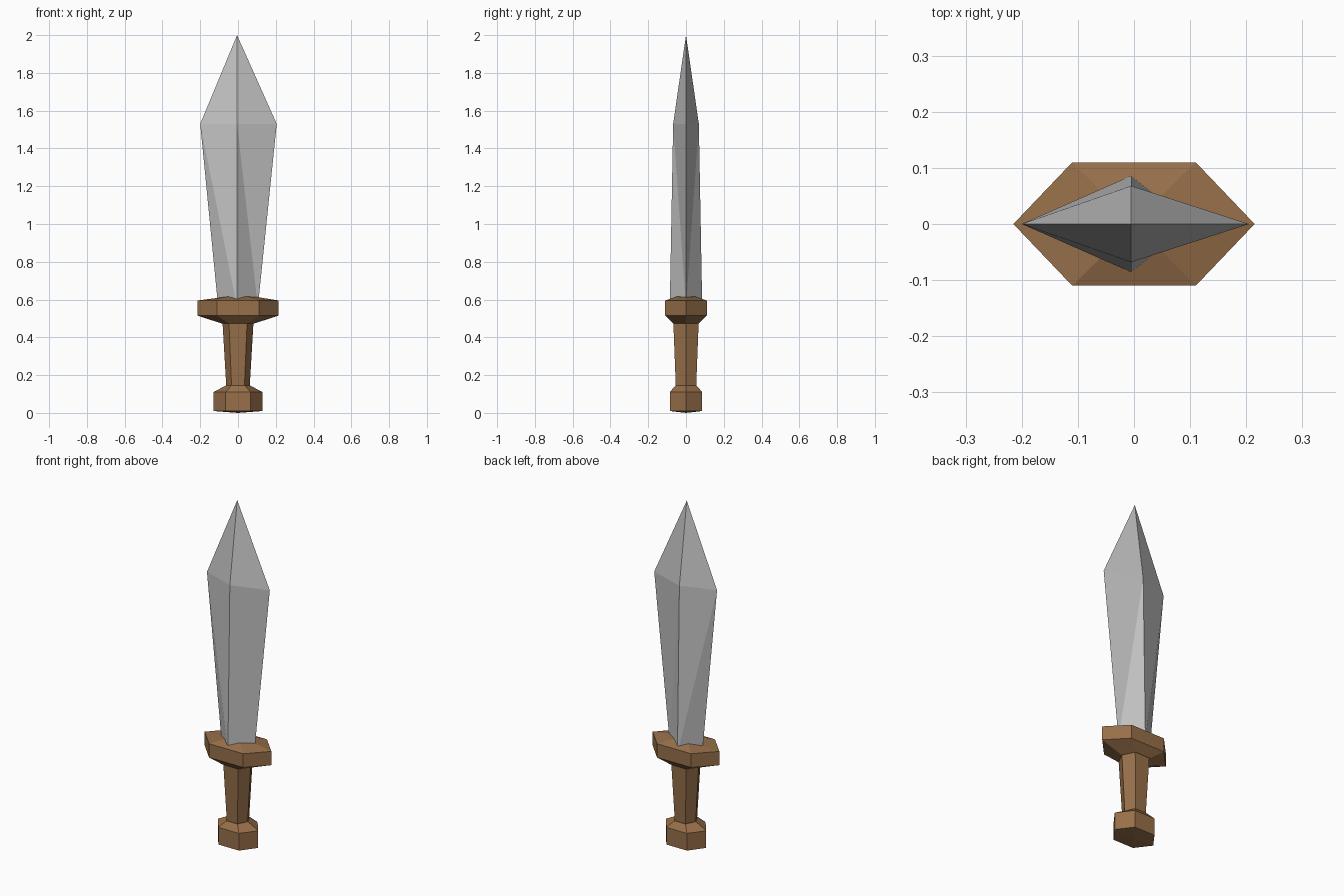
import bpy, bmesh

cube = bpy.data.objects.get("Cube")
if cube:
    bpy.data.objects.remove(cube, do_unlink=True)


def material(name, rgb):
    mat = bpy.data.materials.new(name)
    mat.use_nodes = True
    colour = (*rgb, 1)
    mat.diffuse_color = colour
    mat.node_tree.nodes["Principled BSDF"].inputs["Base Color"].default_value = colour
    return mat


steel = material("steel grey", (0.54, 0.54, 0.54))
wood = material("wood brown", (0.31, 0.16, 0.068))


def hexagon(tip, flat, depth, z):
    """Ring with points on the x axis and flat front and back."""
    return [(tip, 0, z), (flat, depth, z), (-flat, depth, z),
            (-tip, 0, z), (-flat, -depth, z), (flat, -depth, z)]


def loft(name, rings, mat, split=None):
    """Skin a stack of rings; a ring of one point closes the end as a fan."""
    bm = bmesh.new()
    rows = [[bm.verts.new(p) for p in ring] for ring in rings]
    for low, high in zip(rows, rows[1:]):
        n = max(len(low), len(high))
        for i in range(n):
            j = (i + 1) % n
            if len(low) == 1:
                bm.faces.new((low[0], high[j], high[i]))
            elif len(high) == 1:
                bm.faces.new((low[i], low[j], high[0]))
            elif split and split(low[i], low[j]):
                bm.faces.new((low[i], low[j], high[i]))
                bm.faces.new((low[j], high[j], high[i]))
            elif split:
                bm.faces.new((low[i], low[j], high[j]))
                bm.faces.new((low[i], high[j], high[i]))
            else:
                bm.faces.new((low[i], low[j], high[j], high[i]))
    for row in (rows[0], rows[-1]):
        if len(row) > 2:
            bm.faces.new(row)
    bmesh.ops.recalc_face_normals(bm, faces=bm.faces)
    mesh = bpy.data.meshes.new(name)
    bm.to_mesh(mesh)
    bm.free()
    mesh.materials.append(mat)
    obj = bpy.data.objects.new(name, mesh)
    bpy.context.scene.collection.objects.link(obj)


# Blade: diamond section widening to the shoulder, then a point
def diamond(left, right, depth, z, ridge=-0.005):
    return [(right, 0, z), (ridge, depth, z), (left, 0, z), (ridge, -depth, z)]


# The twisted lower faces fold from the left shoulder to the ridge base,
# and from the shoulder ridge to the right edge base
def fold(a, b):
    return b.co.y > a.co.y if a.co.x > b.co.x else b.co.y < a.co.y and a.co.x > b.co.x


def blade_split(a, b):
    # true keeps the diagonal from the second low corner to the first high one
    back = a.co.y > 0 or b.co.y > 0
    right = max(a.co.x, b.co.x) > 0.05
    return right != back if right else not back


loft("blade", [diamond(-0.105, 0.105, 0.086, 0.56),
               diamond(-0.2, 0.205, 0.068, 1.53),
               [(-0.005, 0, 2)]], steel, blade_split)

# Crossguard: flared underside, straight rim, slightly raised top
crown = [(0.11, 0, 0.612), (0.05, 0.05, 0.616), (-0.05, 0.05, 0.616),
         (-0.1, 0, 0.602), (-0.05, -0.05, 0.616), (0.05, -0.05, 0.616)]
loft("crossguard", [hexagon(0.085, 0.05, 0.068, 0.473),
                    hexagon(0.215, 0.11, 0.11, 0.515),
                    hexagon(0.215, 0.11, 0.11, 0.595),
                    crown], wood)

# Grip
loft("grip", [hexagon(0.062, 0.034, 0.054, 0.14),
              hexagon(0.082, 0.048, 0.067, 0.48)], wood)

# Pommel: block with a bevelled shoulder and a faintly domed base
loft("pommel", [[(0, 0, 0)],
                hexagon(0.13, 0.066, 0.086, 0.01),
                hexagon(0.13, 0.066, 0.086, 0.11),
                hexagon(0.064, 0.036, 0.056, 0.145)], wood)
